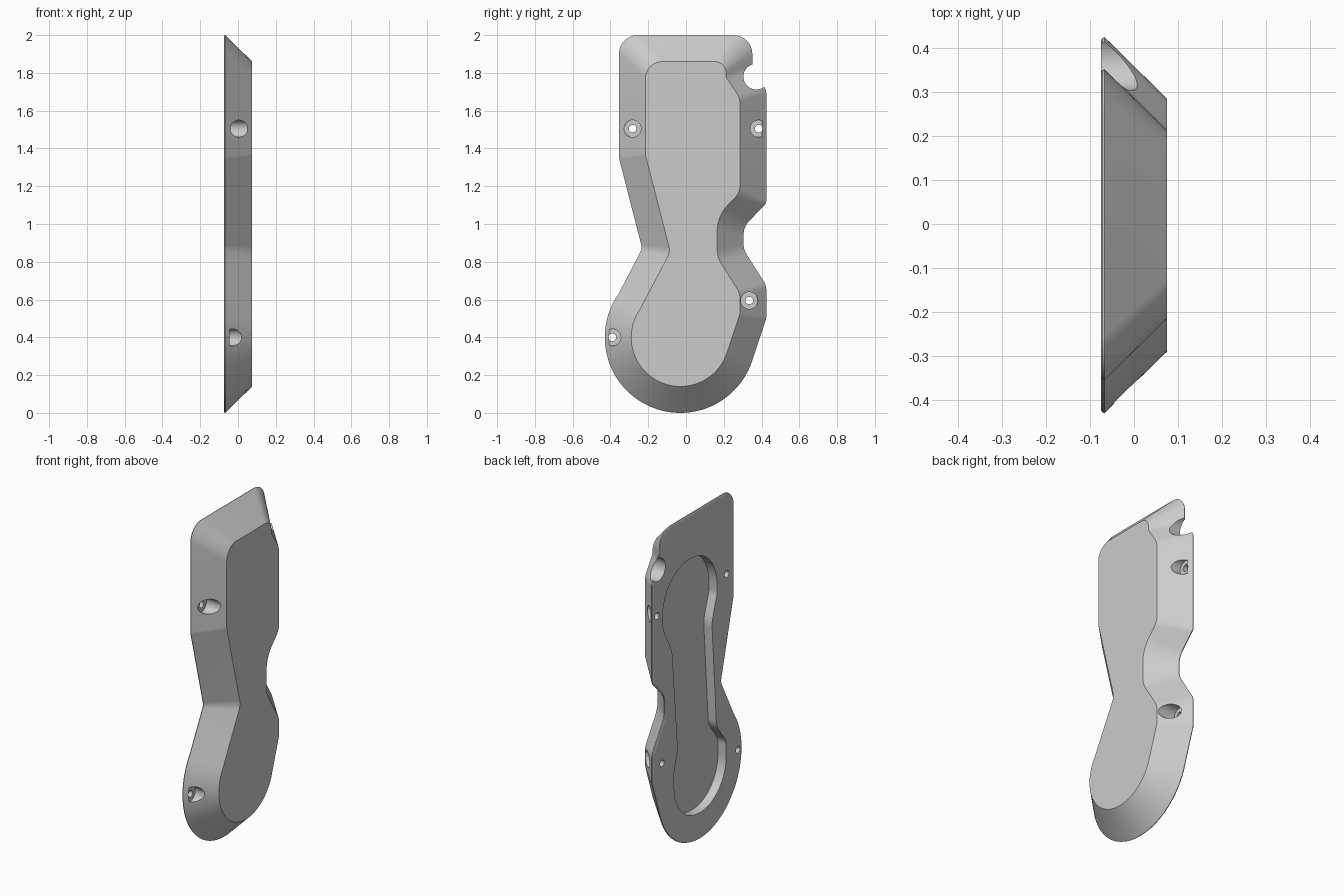
import bpy, bmesh
from math import sin, cos, radians
from mathutils import Vector, Matrix

if "Cube" in bpy.data.objects:
    bpy.data.objects.remove(bpy.data.objects["Cube"], do_unlink=True)

grey = bpy.data.materials.new("plain_grey")
grey.use_nodes = True
COLOUR = (0.6, 0.6, 0.6, 1)
grey.diffuse_color = COLOUR
grey.node_tree.nodes["Principled BSDF"].inputs["Base Color"].default_value = COLOUR

BACK, FRONT = -0.075, 0.075


def fillet(points, radii, closed, steps=10):
    """Round each corner; an open path keeps its two end points."""
    out, n = [], len(points)
    for i in range(n):
        if not closed and i in (0, n - 1):
            out.append(points[i])
            continue
        p = points[i]
        a = (points[i - 1] - p).normalized()
        b = (points[(i + 1) % n] - p).normalized()
        half = a.angle(b) / 2
        r = radii[i]
        centre = p + (a + b).normalized() * (r / sin(half))
        reach = r * cos(half) / sin(half)
        u, v = p + a * reach - centre, p + b * reach - centre
        out += [centre + u.lerp(v, k / steps).normalized() * r
                for k in range(steps + 1)]
    return out


def loft(name, rings):
    """Solid through rings of (x, outline)."""
    bm = bmesh.new()
    loops = [[bm.verts.new((x, p.x, p.y)) for p in pts] for x, pts in rings]
    for lo, hi in zip(loops, loops[1:]):
        for i in range(len(lo)):
            bm.faces.new((lo[i - 1], lo[i], hi[i], hi[i - 1]))
    bm.faces.new(loops[0])
    bm.faces.new(loops[-1])
    bmesh.ops.recalc_face_normals(bm, faces=bm.faces)
    return finish(name, bm)


def finish(name, bm):
    mesh = bpy.data.meshes.new(name)
    bm.to_mesh(mesh)
    bm.free()
    mesh.materials.append(grey)
    obj = bpy.data.objects.new(name, mesh)
    bpy.context.collection.objects.link(obj)
    return obj


def rod(name, y, z, radius, x0, x1):
    bm = bmesh.new()
    place = Matrix.Translation(((x0 + x1) / 2, y, z)) @ Matrix.Rotation(radians(90), 4, "Y")
    bmesh.ops.create_cone(bm, cap_ends=True, segments=40, radius1=radius,
                          radius2=radius, depth=x1 - x0, matrix=place)
    return finish(name, bm)


# Outline corners above the round foot: y, z, rim radius, face radius
CORNERS = [
    (-.232, .87, .05, .08), (-.355, 1.35, .06, .06), (-.355, 2, .1, .09),
    (.35, 2, .1, .06), (.352, 1.82, .05, .05), (.425, 1.71, .06, .08),
    (.425, 1.11, .03, .08), (.305, .985, .1, .2), (.305, .865, .1, .15),
    (.425, .675, .08, .08), (.425, .5, .05, .05),
]
FOOT, FOOT_R = Vector((-.03, .4)), 0.4


def outline(inset, on_face):
    def foot(r):
        angles = [radians(-20 - 195 * k / 56) for k in range(57)]
        return [FOOT + Vector((cos(t), sin(t))) * r for t in angles]
    base, arc = foot(FOOT_R), foot(FOOT_R - inset)
    path = [base[-1]] + [Vector(c[:2]) for c in CORNERS] + [base[0]]
    moved = [arc[-1]]
    for a, p, b in zip(path, path[1:], path[2:]):
        d, e = (p - a).normalized(), (b - p).normalized()
        n, m = Vector((d.y, -d.x)), Vector((e.y, -e.x))
        moved.append(p + (n + m) * (inset / (1 + n.dot(m))))
    moved.append(arc[0])
    radii = [0] + [c[3 if on_face else 2] for c in CORNERS] + [0]
    return arc + fillet(moved, radii, False)[1:-1]


# Sloped cover with a softened rim
cover = loft("cover_plate", [
    (BACK, outline(.007, False)), (BACK + .003, outline(.002, False)),
    (BACK + .008, outline(0, False)), (FRONT, outline(.14, True))])

# Pocket in the flat back
POCKET = [
    (-.19, 1.73, .25), (.33, 1.73, .25), (.33, 1.41, .15), (.24, 1.24, .2),
    (.185, .62, .15), (.22, .5, .1), (.22, .16, .24), (-.28, .16, .24),
    (-.275, .5, .08), (-.185, .62, .12), (-.14, 1.27, .2), (-.19, 1.42, .1),
]
hollow = fillet([Vector(c[:2]) for c in POCKET], [c[2] for c in POCKET], True)
cutters = [loft("pocket_cutter", [(BACK - .1, hollow), (BACK + .055, hollow)])]

# Side notch, screw holes and their counterbores
cutters.append(rod("notch_cutter", .372, 1.78, .068, -.2, .2))
for y, z in ((-.283, 1.505), (.385, 1.505), (-.39, .4), (.335, .595)):
    cutters.append(rod("screw_hole_cutter", y, z, .02, -.2, .2))
    cutters.append(rod("counterbore_cutter", y, z, .045, -.045, .2))

bpy.context.view_layer.objects.active = cover
for cutter in cutters:
    mod = cover.modifiers.new("cut", "BOOLEAN")
    mod.operation, mod.solver, mod.object = "DIFFERENCE", "EXACT", cutter
    bpy.ops.object.modifier_apply(modifier=mod.name)
    bpy.data.objects.remove(cutter, do_unlink=True)

bpy.ops.object.select_all(action="DESELECT")
cover.select_set(True)
bpy.ops.object.shade_smooth_by_angle(angle=radians(25))
